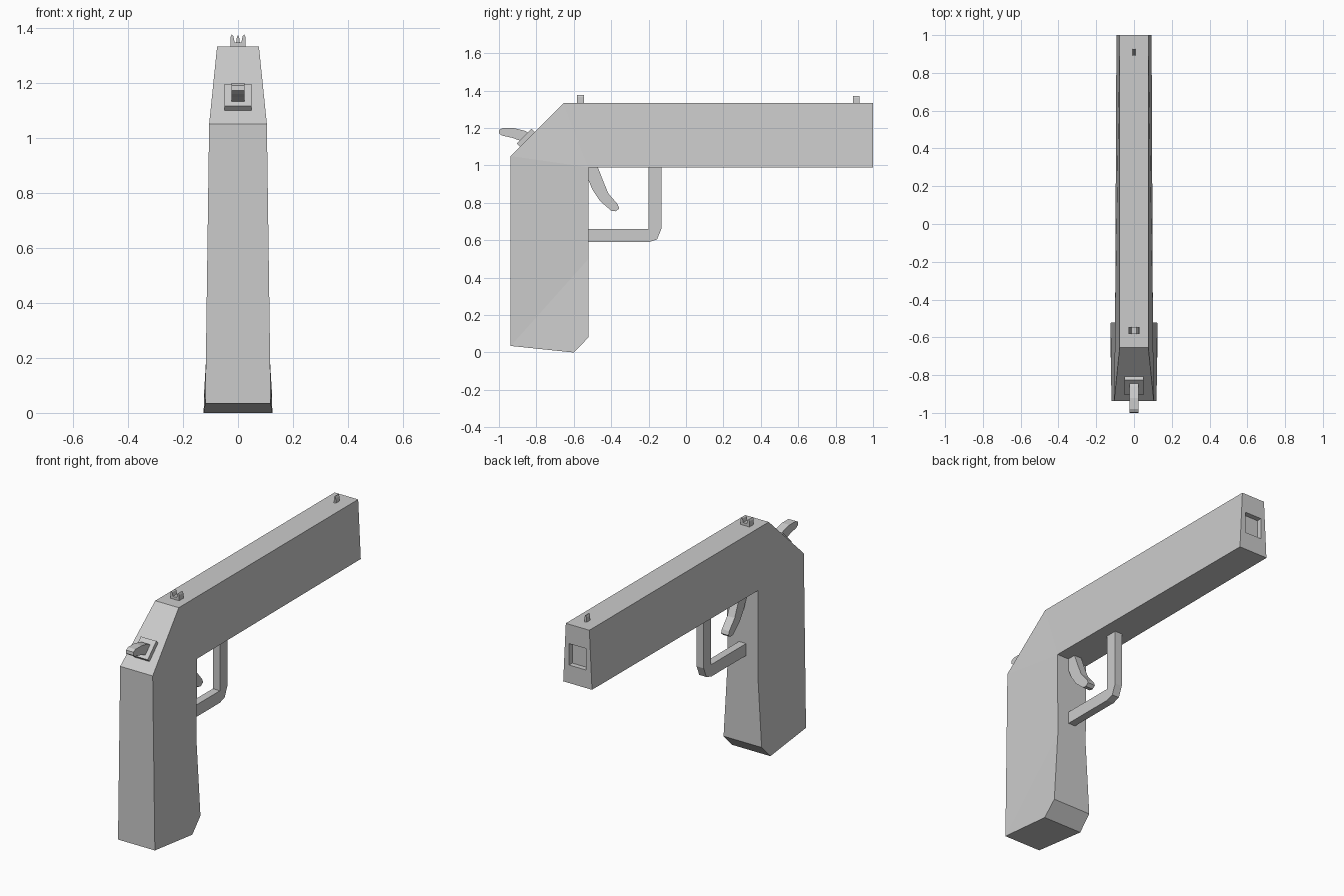
import bpy
import bmesh
from math import radians
from mathutils import Matrix, Vector

cube = bpy.data.objects.get("Cube")
if cube:
    bpy.data.objects.remove(cube, do_unlink=True)

# One flat material
grey = bpy.data.materials.new("light_grey")
grey.use_nodes = True
grey.diffuse_color = (0.6, 0.6, 0.6, 1)
grey.node_tree.nodes["Principled BSDF"].inputs["Base Color"].default_value = (0.6, 0.6, 0.6, 1)


def finish(bm, name):
    bmesh.ops.recalc_face_normals(bm, faces=bm.faces[:])
    mesh = bpy.data.meshes.new(name)
    bm.to_mesh(mesh)
    bm.free()
    mesh.materials.append(grey)
    obj = bpy.data.objects.new(name, mesh)
    bpy.context.collection.objects.link(obj)
    return obj


def prism(name, points, place, depth):
    """Extrude a closed outline; place(u, v) gives the start point."""
    bm = bmesh.new()
    face = bm.faces.new([bm.verts.new(place(u, v)) for u, v in points])
    ext = bmesh.ops.extrude_face_region(bm, geom=[face])
    verts = [g for g in ext["geom"] if isinstance(g, bmesh.types.BMVert)]
    bmesh.ops.translate(bm, verts=verts, vec=Vector(depth))
    return finish(bm, name)


def side_prism(name, points, half):
    return prism(name, points, lambda y, z: (-half, y, z), (2 * half, 0, 0))


# Body: side outline as (y, z, half width), mirrored across x
outline = {
    "back_top": (-0.937, 1.05, 0.105),
    "back_bottom": (-0.937, 0.035, 0.119),
    "heel": (-0.6, 0.0, 0.125),
    "toe": (-0.522, 0.08, 0.123),
    "waist": (-0.522, 0.5, 0.098),
    "corner": (-0.522, 0.99, 0.1),
    "muzzle_low": (1.0, 0.99, 0.093),
    "muzzle_high": (1.0, 1.333, 0.076),
    "slide_back": (-0.655, 1.333, 0.076),
}
panels = [
    ("corner", "muzzle_low", "muzzle_high", "slide_back"),
    ("back_top", "corner", "slide_back"),
    ("back_top", "back_bottom", "waist", "corner"),
    ("back_bottom", "heel", "toe", "waist"),
]
bm = bmesh.new()
right = {k: bm.verts.new((-w, y, z)) for k, (y, z, w) in outline.items()}
left = {k: bm.verts.new((w, y, z)) for k, (y, z, w) in outline.items()}
for side in (right, left):
    for panel in panels:
        bm.faces.new([side[k] for k in panel])
keys = list(outline)
for a, b in zip(keys, keys[1:] + keys[:1]):
    rim = bm.faces.new((right[a], right[b], left[b], left[a]))
    if a == "muzzle_low":
        muzzle = rim

# Shallow rectangular recess in the muzzle
bmesh.ops.recalc_face_normals(bm, faces=bm.faces[:])
bmesh.ops.inset_individual(bm, faces=[muzzle], thickness=0.02)
for v in muzzle.verts:
    v.co = (0.055 if v.co.x > 0 else -0.055, 1, 1.22 if v.co.z > 1.16 else 1.095)
pit = bmesh.ops.extrude_discrete_faces(bm, faces=[muzzle])["faces"][0]
for v in pit.verts:
    v.co.y -= 0.03
finish(bm, "body")

# Trigger guard and trigger
side_prism("trigger_guard", [
    (-0.53, 0.66), (-0.2, 0.66), (-0.2, 1.0), (-0.13, 1.0),
    (-0.13, 0.665), (-0.155, 0.605), (-0.2, 0.59), (-0.53, 0.59)], 0.023)
side_prism("trigger", [
    (-0.525, 1.0), (-0.525, 0.93), (-0.5, 0.87), (-0.46, 0.81), (-0.4, 0.758),
    (-0.375, 0.755), (-0.357, 0.77), (-0.365, 0.792), (-0.415, 0.85),
    (-0.44, 0.91), (-0.475, 1.0)], 0.024)

# Hammer and the slanted plate it sits on
side_prism("hammer", [
    (-0.82, 1.16), (-0.86, 1.185), (-0.92, 1.2), (-0.98, 1.2), (-0.998, 1.19),
    (-1.0, 1.172), (-0.985, 1.16), (-0.93, 1.148), (-0.88, 1.13), (-0.84, 1.13)], 0.024)
bm = bmesh.new()
bmesh.ops.create_cube(bm, size=1, matrix=Matrix.Translation((0, -0.854, 1.146))
                      @ Matrix.Rotation(radians(45), 4, 'X')
                      @ Matrix.Diagonal((0.1, 0.112, 0.03, 1)))
finish(bm, "hammer_plate")

# Notched rear sight and small front blade
half = [(0.028, 1.33), (0.028, 1.365), (0.023, 1.376), (0.017, 1.37), (0.012, 1.348)]
notch = half + [(-x, z) for x, z in reversed(half)]
prism("rear_sight", notch, lambda x, z: (x, -0.583, z), (0, 0.038, 0))
prism("front_sight", [(-0.007, 1.33), (0.007, 1.33), (0.006, 1.36), (0.002, 1.372),
                      (-0.002, 1.372), (-0.006, 1.36)],
      lambda x, z: (x, 0.893, z), (0, 0.034, 0))
